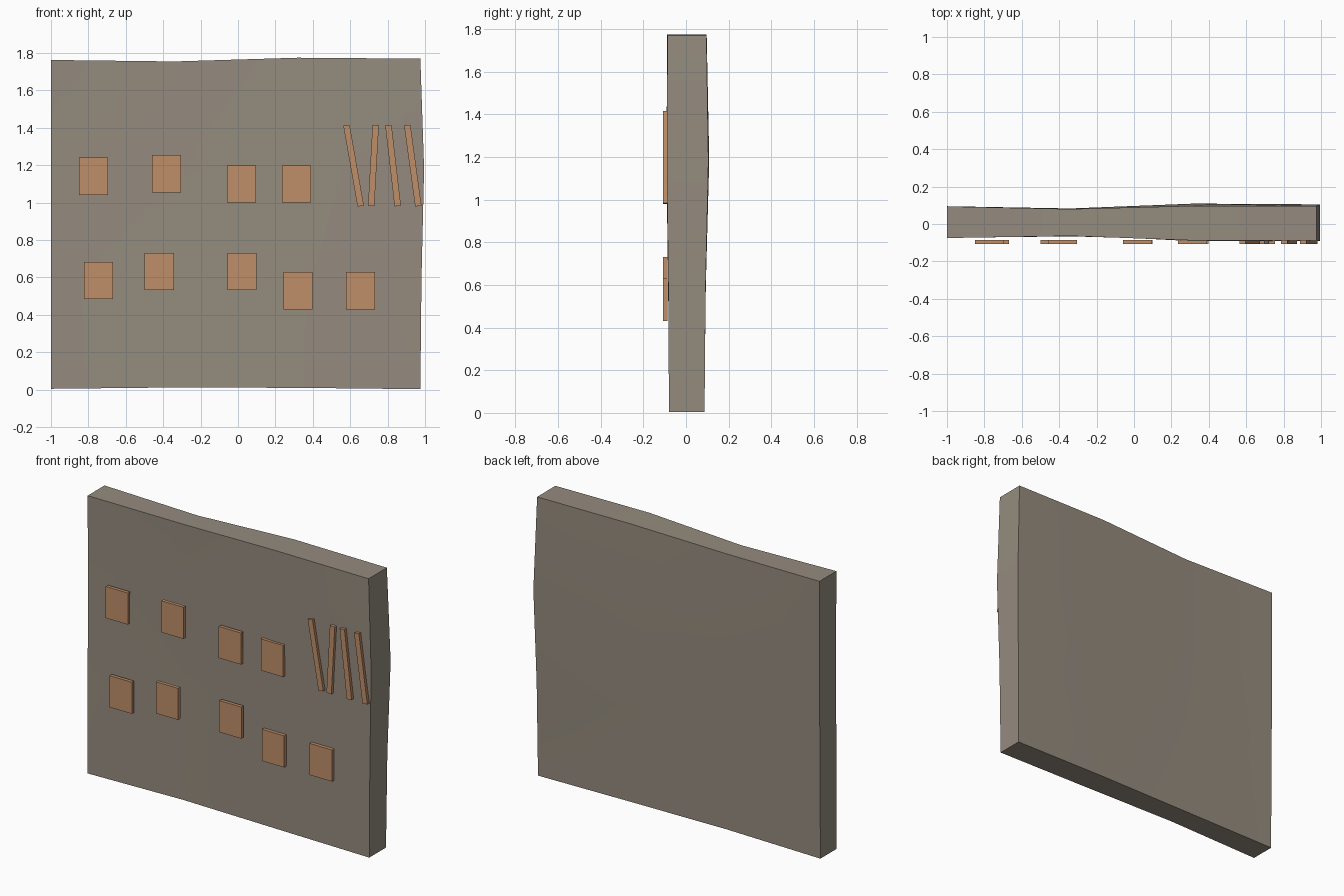
import bpy, bmesh, math
from mathutils import Matrix

if "Cube" in bpy.data.objects:
    bpy.data.objects.remove(bpy.data.objects["Cube"])


def material(name, rgb):
    m = bpy.data.materials.new(name)
    m.diffuse_color = (*rgb, 1)
    m.use_nodes = True
    m.node_tree.nodes["Principled BSDF"].inputs["Base Color"].default_value = m.diffuse_color
    return m


stone = material("stone", (0.30, 0.26, 0.21))
clay = material("clay", (0.52, 0.27, 0.14))


def add_object(name, bm, mat):
    me = bpy.data.meshes.new(name)
    bm.to_mesh(me)
    bm.free()
    me.materials.append(mat)
    ob = bpy.data.objects.new(name, me)
    bpy.context.collection.objects.link(ob)
    return ob


# Uneven slab: 3 x 3 panels on each large face, one panel deep
XS = [-1.0, -0.34, 0.32, 0.975]
TOP = [1.763, 1.755, 1.775, 1.77]
BOTTOM = [0.005, 0.012, 0.01, 0.003]
FRONT = [[-.074, -.066, -.078, -.080],
         [-.075, -.058, -.084, -.083],
         [-.072, -.048, -.092, -.090],
         [-.075, -.064, -.088, -.087]]
BACK = [[.085, .080, .086, .087],
        [.088, .078, .093, .092],
        [.095, .083, .109, .105],
        [.094, .080, .097, .096]]
bm = bmesh.new()


def grid(depths):
    return [[bm.verts.new((XS[i] + (0.0, 0.006, 0.02, 0)[j] * (i == 3), depths[j][i],
                           BOTTOM[i] + (TOP[i] - BOTTOM[i]) * j / 3))
             for i in range(4)] for j in range(4)]


f, b = grid(FRONT), grid(BACK)
for j in range(3):
    for i in range(3):
        for g in (f, b):
            bm.faces.new((g[j][i], g[j][i + 1], g[j + 1][i + 1], g[j + 1][i]))
for k in range(3):
    for e in (0, 3):
        bm.faces.new((f[e][k], f[e][k + 1], b[e][k + 1], b[e][k]))
        bm.faces.new((f[k][e], f[k + 1][e], b[k + 1][e], b[k][e]))
bmesh.ops.recalc_face_normals(bm, faces=bm.faces)
slab = add_object("slab", bm, stone)
bpy.context.view_layer.objects.active = slab
slab.select_set(True)
bpy.ops.object.shade_smooth_by_angle(angle=math.radians(30))


def plate(name, x, z, w, h, angle=0):
    bm = bmesh.new()
    bmesh.ops.create_cube(bm, size=1, matrix=Matrix.Diagonal((w, 0.022, h, 1)))
    ob = add_object(name, bm, clay)
    ob.location = (x, -0.097, z)
    ob.rotation_euler.y = angle


# Two uneven rows of square plates
for x, z in [(-.773, 1.141), (-.383, 1.155), (.018, 1.1), (.313, 1.1),
             (-.745, .584), (-.421, .632), (.022, .632), (.321, .53), (.655, .53)]:
    plate("front_plate", x, z, 0.156, 0.2)

# Leaning bars at the right
for x_top, x_low in [(.58, .656), (.736, .712), (.804, .854), (.905, .964)]:
    dx = x_top - x_low
    plate("leaning_bar", (x_top + x_low) / 2, 1.198, 0.034,
          math.hypot(dx, 0.432), math.atan2(dx, 0.432))
